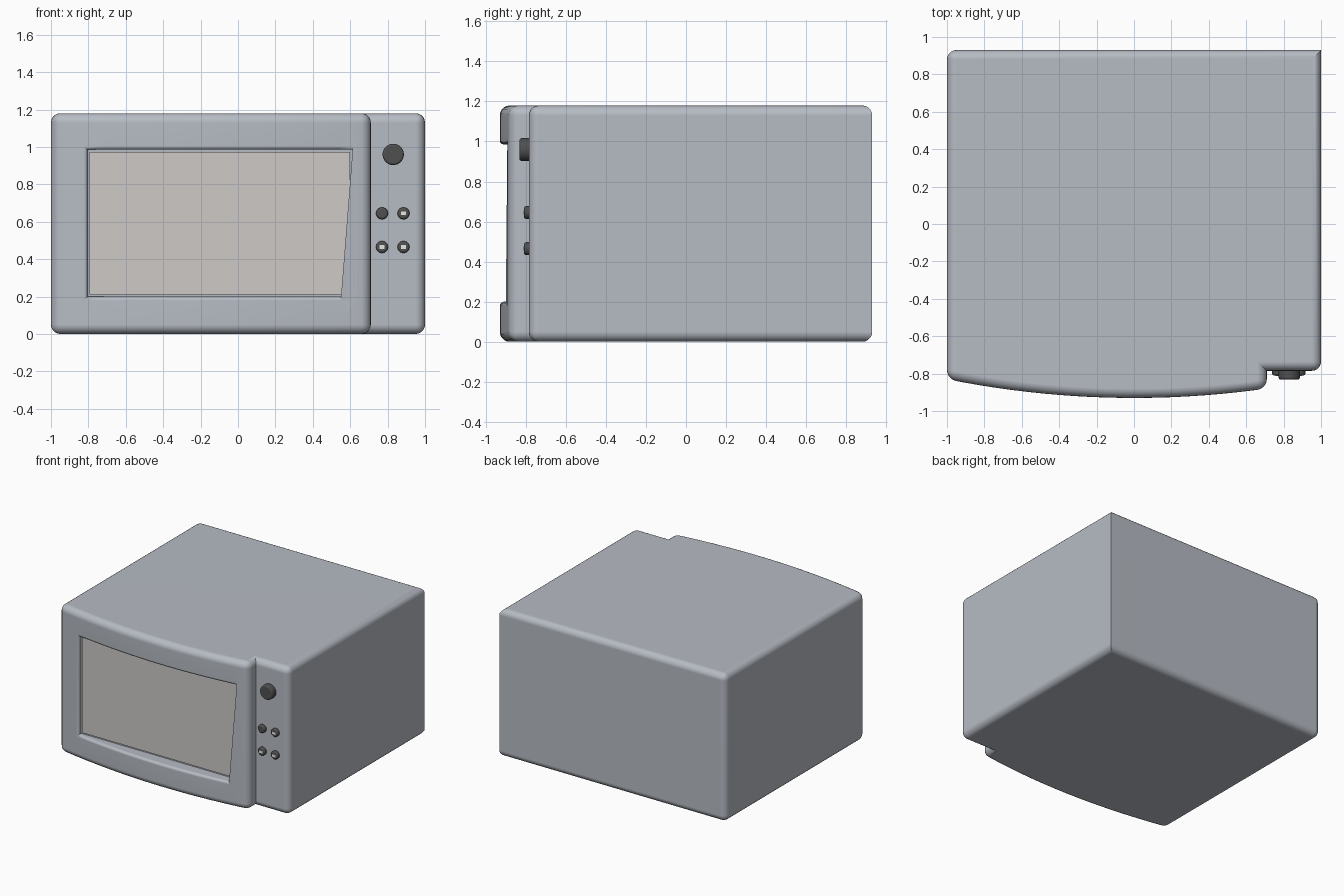
import bpy, bmesh
from math import radians
from mathutils import Matrix, Vector

cube = bpy.data.objects.get("Cube")
if cube:
    bpy.data.objects.remove(cube, do_unlink=True)

HEIGHT, BACK, PANEL_Y, DOOR_X = 1.18, 0.93, -0.785, 0.71
PANE_Y = -0.83
OPEN_X, OPEN_Z = (-0.805, 0.612), (0.2, 0.985)


def material(name, r, g, b):
    m = bpy.data.materials.new(name)
    m.use_nodes = True
    m.diffuse_color = (r, g, b, 1)
    bsdf = next(n for n in m.node_tree.nodes if n.type == 'BSDF_PRINCIPLED')
    bsdf.inputs["Base Color"].default_value = (r, g, b, 1)
    return m


casing_grey = material("casing grey", 0.47, 0.50, 0.55)
glass_grey = material("warm glass grey", 0.61, 0.59, 0.57)
knob_dark = material("knob dark grey", 0.08, 0.08, 0.08)
indicator_white = material("indicator white", 0.8, 0.8, 0.78)


def make_object(name, bm, mat):
    bmesh.ops.recalc_face_normals(bm, faces=bm.faces)
    mesh = bpy.data.meshes.new(name)
    bm.to_mesh(mesh)
    bm.free()
    mesh.materials.append(mat)
    ob = bpy.data.objects.new(name, mesh)
    bpy.context.collection.objects.link(ob)
    return ob


def smooth(ob):
    bpy.ops.object.select_all(action='DESELECT')
    ob.select_set(True)
    bpy.context.view_layer.objects.active = ob
    bpy.ops.object.shade_smooth_by_angle(angle=radians(35))
    wn = ob.modifiers.new("weighted normals", 'WEIGHTED_NORMAL')
    wn.keep_sharp = True


def bevel(bm, edges, offset, segments):
    bmesh.ops.bevel(bm, geom=edges, offset=offset, segments=segments, profile=0.5,
                    affect='EDGES', clamp_overlap=False)


def box(name, xs, ys, zs, mat):
    bm = bmesh.new()
    size = [b - a for a, b in (xs, ys, zs)]
    centre = Vector([(a + b) / 2 for a, b in (xs, ys, zs)])
    bmesh.ops.create_cube(bm, size=1, matrix=Matrix.Translation(centre) @ Matrix.Diagonal((*size, 1)))
    return make_object(name, bm, mat)


def dial(name, x, z, radius, front, round_off):
    """Round control standing out of the panel towards the front."""
    bm = bmesh.new()
    back = PANEL_Y + 0.01
    place = Matrix.Translation((x, (front + back) / 2, z)) @ Matrix.Rotation(radians(90), 4, 'X')
    bmesh.ops.create_cone(bm, cap_ends=True, segments=32, radius1=radius, radius2=radius,
                          depth=back - front, matrix=place)
    rim = [e for e in bm.edges if all(abs(v.co.y - front) < 1e-4 for v in e.verts)]
    bevel(bm, rim, round_off, 3)
    ob = make_object(name, bm, knob_dark)
    smooth(ob)
    return ob


def arc_y(x):
    return -0.93 + 0.1 * x * x


# Casing: one footprint with a bowed door front and a set-back control panel
STEPS = 20
front = [-1 + (DOOR_X + 1) * i / STEPS for i in range(STEPS + 1)]
outline = [(x, arc_y(x)) for x in front]
outline += [(DOOR_X, PANEL_Y), (1, PANEL_Y), (1, BACK), (-1, BACK)]
rounded = [outline[0], outline[STEPS], (1, PANEL_Y), (-1, BACK)]
bm = bmesh.new()
base = bm.faces.new([bm.verts.new((x, y, 0)) for x, y in outline])
top = bmesh.ops.extrude_face_region(bm, geom=[base])["geom"]
bmesh.ops.translate(bm, vec=(0, 0, HEIGHT), verts=[v for v in top if isinstance(v, bmesh.types.BMVert)])


def is_rounded(edge):
    a, b = (v.co for v in edge.verts)
    if abs(a.z - b.z) < 1e-4:
        return True
    return any((a.xy - Vector(p)).length < 1e-4 for p in rounded)


bevel(bm, [e for e in bm.edges if is_rounded(e)], 0.05, 5)
casing = make_object("casing", bm, casing_grey)

# Window recess cut into the door
cutter = box("window_cutter", OPEN_X, (-1.2, PANE_Y), OPEN_Z, casing_grey)
cutter.hide_render = True
cut = casing.modifiers.new("window recess", 'BOOLEAN')
cut.operation, cut.object, cut.solver = 'DIFFERENCE', cutter, 'EXACT'
bpy.context.view_layer.objects.active = casing
bpy.ops.object.modifier_apply(modifier=cut.name)
bpy.data.objects.remove(cutter, do_unlink=True)


# Rounded lip around the window opening
def on_lip(edge):
    a, b = (v.co for v in edge.verts)
    if max(a.y, b.y) > PANE_Y - 0.01:
        return False
    on_side = any(abs(a.x - s) < 1e-3 and abs(b.x - s) < 1e-3 for s in OPEN_X)
    on_level = any(abs(a.z - s) < 1e-3 and abs(b.z - s) < 1e-3 for s in OPEN_Z)
    inside = all(OPEN_X[0] - 1e-3 < p.x < OPEN_X[1] + 1e-3 and
                 OPEN_Z[0] - 1e-3 < p.z < OPEN_Z[1] + 1e-3 for p in (a, b))
    return inside and (on_side or on_level)


bm = bmesh.new()
bm.from_mesh(casing.data)
bmesh.ops.remove_doubles(bm, verts=bm.verts, dist=1e-5)
bevel(bm, [e for e in bm.edges if on_lip(e)], 0.02, 3)
bm.to_mesh(casing.data)
bm.free()
smooth(casing)

# Flat window pane with a thin gap around it
box("window_pane", (OPEN_X[0] + 0.012, OPEN_X[1] - 0.012), (PANE_Y - 0.009, PANE_Y + 0.002),
    (OPEN_Z[0] + 0.012, OPEN_Z[1] - 0.012), glass_grey)

# Control knob and four push buttons, three with a light indicator
dial("control_knob", 0.83, 0.96, 0.057, -0.832, 0.012)
for row, z in (("upper", 0.645), ("lower", 0.465)):
    for side, x in (("right", 0.77), ("left", 0.885)):
        dial(f"{row}_{side}_button", x, z, 0.032, -0.81, 0.012)
        if (row, side) != ("upper", "right"):
            box(f"{row}_{side}_indicator", (x - 0.014, x + 0.014), (-0.812, -0.808),
                (z - 0.01, z + 0.01), indicator_white)
